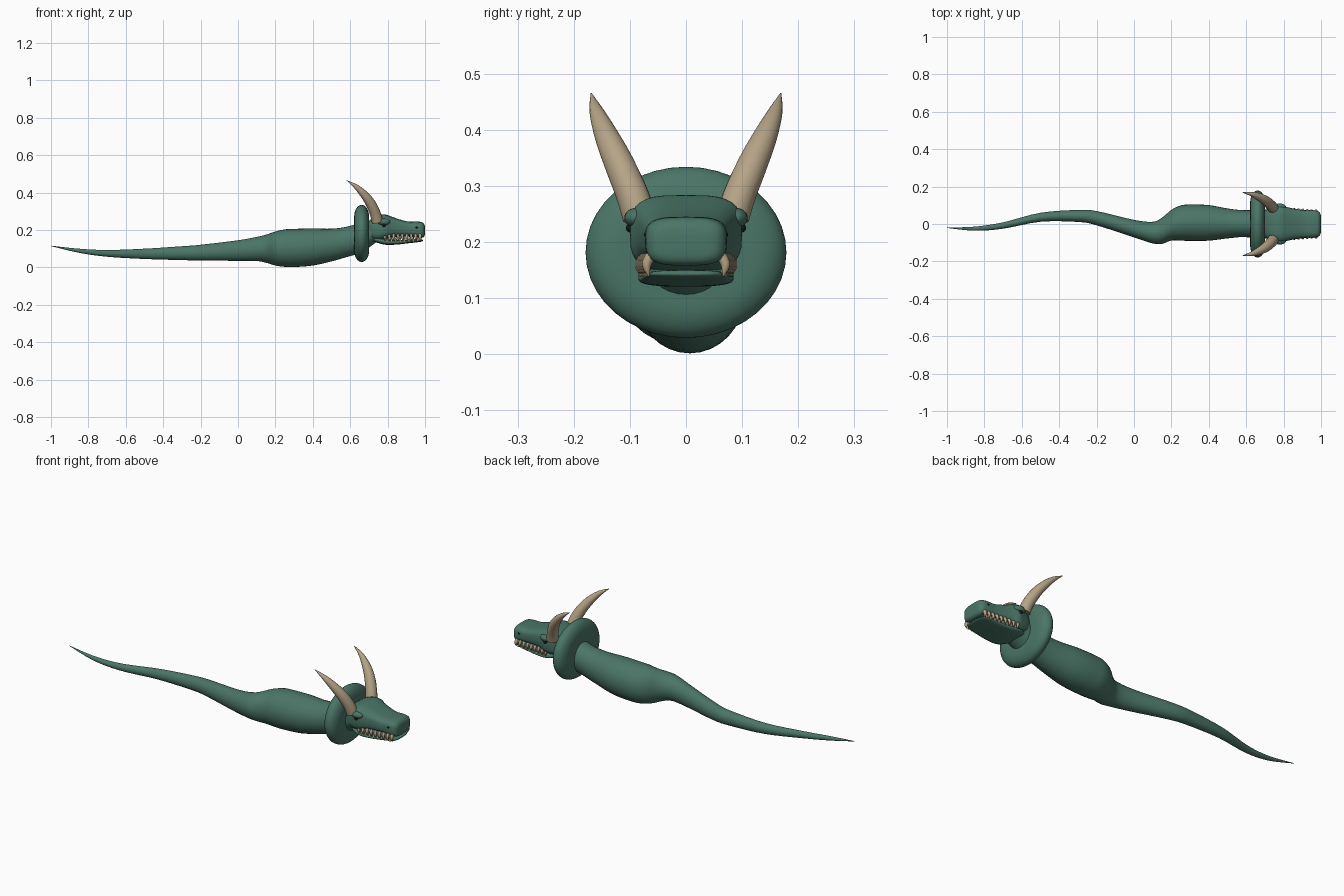
import bpy, bmesh, math
from mathutils import Vector, Matrix

if "Cube" in bpy.data.objects:
    bpy.data.objects.remove(bpy.data.objects["Cube"], do_unlink=True)


def material(name, colour):
    m = bpy.data.materials.new(name)
    m.use_nodes = True
    m.diffuse_color = (*colour, 1)
    m.node_tree.nodes["Principled BSDF"].inputs["Base Color"].default_value = (*colour, 1)
    return m


GREEN = material("scale_green", (0.07, 0.18, 0.135))
HORN = material("horn_tan", (0.46, 0.37, 0.24))
DARK = material("eye_dark", (0.01, 0.01, 0.01))


def finish(name, bm, mat, angle=50):
    bmesh.ops.recalc_face_normals(bm, faces=bm.faces)
    mesh = bpy.data.meshes.new(name)
    bm.to_mesh(mesh)
    bm.free()
    mesh.materials.append(mat)
    ob = bpy.data.objects.new(name, mesh)
    bpy.context.collection.objects.link(ob)
    bpy.ops.object.select_all(action="DESELECT")
    ob.select_set(True)
    bpy.context.view_layer.objects.active = ob
    bpy.ops.object.shade_smooth_by_angle(angle=math.radians(angle))
    return ob


def refine(rows, steps):
    """Smooth the rows of numbers with a Catmull-Rom spline."""
    out = []
    for i in range(len(rows) - 1):
        a, b, c, d = (rows[min(max(i + k, 0), len(rows) - 1)] for k in (-1, 0, 1, 2))
        for s in range(steps):
            t = s / steps
            out.append([q + t / 2 * (r - p + t * (2*p - 5*q + 4*r - u + t * (3*(q - r) + u - p)))
                        for p, q, r, u in zip(a, b, c, d)])
    return out + [list(rows[-1])]


def skin(bm, rings):
    loops = [[bm.verts.new(p) for p in ring] for ring in rings]
    n = len(loops[0])
    for a, b in zip(loops, loops[1:]):
        for i in range(n):
            bm.faces.new((a[i], a[(i + 1) % n], b[(i + 1) % n], b[i]))
    bm.faces.new(loops[0])
    bm.faces.new(loops[-1])


def loft(name, rows, power=2, segs=32, steps=4):
    """Rows of x, centre y, half width, bottom z, top z."""
    def rounded(v):
        return math.copysign(abs(v) ** (2 / power), v)
    rings = []
    for x, cy, w, lo, hi in refine(rows, steps):
        angles = [2 * math.pi * i / segs for i in range(segs)]
        rings.append([(x, cy + max(w, 0.001) * rounded(math.cos(a)),
                       (lo + hi) / 2 + max((hi - lo) / 2, 0.001) * rounded(math.sin(a)))
                      for a in angles])
    bm = bmesh.new()
    skin(bm, rings)
    return finish(name, bm, GREEN)


def tube(bm, rows, segs=16, steps=4):
    """Rows of x, y, z, radius, swept along their path."""
    rows = refine(rows, steps)
    pts = [Vector(r[:3]) for r in rows]
    rings = []
    for i, p in enumerate(pts):
        tangent = (pts[min(i + 1, len(pts) - 1)] - pts[max(i - 1, 0)]).normalized()
        u = tangent.cross(Vector((0, 1, 0))).normalized()
        v = tangent.cross(u)
        r = max(rows[i][3], 0.0008)
        rings.append([p + r * (u * math.cos(2 * math.pi * k / segs) + v * math.sin(2 * math.pi * k / segs))
                      for k in range(segs)])
    skin(bm, rings)


def ball(name, centre, size, mat):
    bm = bmesh.new()
    bmesh.ops.create_uvsphere(bm, u_segments=20, v_segments=12, radius=1,
                              matrix=Matrix.Translation(centre) @ Matrix.Diagonal((*size, 1)))
    return finish(name, bm, mat)


# Winding tail, belly and neck in one skin
loft("body", [
    (-1, -0.02, 0.001, 0.114, 0.116), (-0.85, -0.025, 0.011, 0.078, 0.1),
    (-0.7, -0.008, 0.017, 0.057, 0.093), (-0.5, 0.036, 0.024, 0.045, 0.1),
    (-0.3, 0.043, 0.032, 0.039, 0.113), (-0.2, 0.031, 0.038, 0.037, 0.121),
    (0, -0.025, 0.047, 0.035, 0.145), (0.1, -0.046, 0.058, 0.034, 0.163),
    (0.15, -0.036, 0.07, 0.025, 0.175), (0.2, -0.006, 0.082, 0.01, 0.192),
    (0.25, 0.005, 0.094, 0.003, 0.203), (0.3, 0.007, 0.097, 0.002, 0.206),
    (0.4, 0.006, 0.095, 0.01, 0.208), (0.5, 0.003, 0.08, 0.032, 0.207),
    (0.58, 0.002, 0.072, 0.055, 0.217), (0.66, 0, 0.075, 0.08, 0.24),
    (0.74, 0, 0.078, 0.135, 0.26)])

# Thick round collar behind the head
collar = [(math.cos(a) * -0.04, math.sin(a)) for a in (math.pi * i / 12 for i in range(13))]
loft("collar_frill", [(0.661 + dx, 0, 0.115 + 0.064 * s, 0.18 - 0.09 - 0.061 * s, 0.18 + 0.09 + 0.064 * s)
                      for dx, s in collar], steps=2, segs=40)

# Skull and upper jaw with a blunt snout
loft("head", [
    (0.69, 0, 0.06, 0.16, 0.235), (0.715, 0, 0.08, 0.15, 0.262),
    (0.75, 0, 0.092, 0.143, 0.28), (0.785, 0, 0.1, 0.15, 0.283),
    (0.82, 0, 0.09, 0.16, 0.272), (0.86, 0, 0.081, 0.164, 0.258),
    (0.91, 0, 0.074, 0.164, 0.245), (0.95, 0, 0.073, 0.162, 0.245),
    (0.98, 0, 0.07, 0.158, 0.243), (0.992, 0, 0.062, 0.162, 0.236),
    (0.998, 0, 0.05, 0.171, 0.225), (1, 0, 0.03, 0.185, 0.213)], power=3.4)

# Flat lower jaw
loft("lower_jaw", [
    (0.715, 0, 0.05, 0.142, 0.165), (0.75, 0, 0.078, 0.13, 0.16),
    (0.79, 0, 0.085, 0.121, 0.151), (0.85, 0, 0.081, 0.122, 0.147),
    (0.92, 0, 0.074, 0.13, 0.148), (0.965, 0, 0.066, 0.135, 0.15),
    (0.983, 0, 0.05, 0.138, 0.149), (0.988, 0, 0.03, 0.141, 0.146)], power=2.8)

for side, label in ((1, "left"), (-1, "right")):
    # Swept horns
    bm = bmesh.new()
    tube(bm, [(0.745, side * 0.083, 0.245, 0.03), (0.735, side * 0.096, 0.285, 0.029),
              (0.712, side * 0.118, 0.337, 0.027), (0.678, side * 0.14, 0.385, 0.022),
              (0.632, side * 0.159, 0.431, 0.013), (0.581, side * 0.169, 0.465, 0.001)])
    finish(label + "_horn", bm, HORN)

    # Brow, eye and nostril
    ball(label + "_brow", (0.78, side * 0.088, 0.243), (0.034, 0.022, 0.018), GREEN)
    ball(label + "_eye", (0.78, side * 0.096, 0.225), (0.011, 0.011, 0.009), DARK)
    ball(label + "_nostril", (0.955, side * 0.07, 0.213), (0.007, 0.005, 0.005), DARK)

    # Teeth along the lip, upper row hooked downward, lower row between them
    bm = bmesh.new()
    count = 9
    for i in range(count):
        x = 0.785 + 0.0235 * i
        y = side * (0.084 - 0.0018 * i)
        r = 0.009 if i == count - 1 else 0.0075
        tube(bm, [(x, y - side * 0.007, 0.176, r), (x, y, 0.163, r), (x + 0.002, y, 0.152, r * 0.7),
                  (x + 0.001, y - side * 0.004, 0.138, 0.001)], segs=8, steps=2)
        if i < count - 1:
            x += 0.012
            y *= 0.94
            tube(bm, [(x, y, 0.139, 0.006), (x, y, 0.15, 0.005), (x, y, 0.165, 0.001)], segs=8, steps=2)
    finish(label + "_teeth", bm, HORN)
